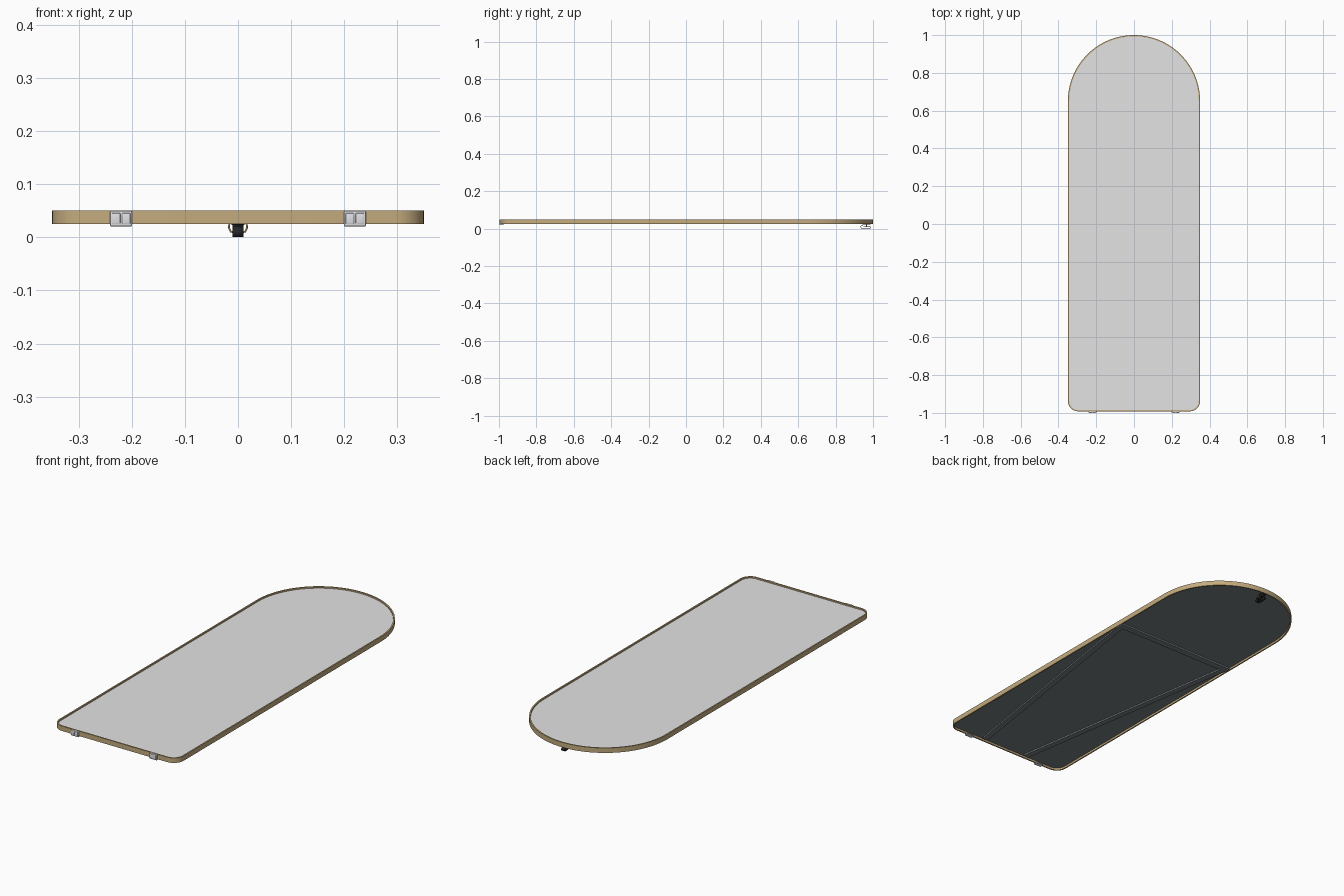
import bpy, bmesh
from math import sin, cos, pi, atan2, hypot

cube = bpy.data.objects.get("Cube")
if cube:
    bpy.data.objects.remove(cube, do_unlink=True)


def material(name, r, g, b):
    m = bpy.data.materials.new(name)
    m.use_nodes = True
    m.diffuse_color = (r, g, b, 1)
    m.node_tree.nodes["Principled BSDF"].inputs["Base Color"].default_value = (r, g, b, 1)
    return m


GOLD = material("brushed gold", 0.55, 0.41, 0.21)
GLASS = material("mirror grey", 0.77, 0.77, 0.77)
BACK = material("charcoal board", 0.19, 0.215, 0.225)
METAL = material("light metal", 0.86, 0.86, 0.9)
BLACK = material("black strap", 0.02, 0.02, 0.022)

HALF, FRONT, ARCH_Y, CORNER = 0.35, -0.992, 0.65, 0.055


def arc(cx, cy, r, a0, a1, n):
    return [(cx + r * cos(a0 + (a1 - a0) * i / n), cy + r * sin(a0 + (a1 - a0) * i / n))
            for i in range(n + 1)]


def outline(inset):
    # Arched plan shape with two rounded front corners
    cx, cy, r = HALF - CORNER, FRONT + CORNER, CORNER - inset
    return (arc(0, ARCH_Y, HALF - inset, 0, pi, 64)
            + arc(-cx, cy, r, pi, 1.5 * pi, 8)
            + arc(cx, cy, r, 1.5 * pi, 2 * pi, 8))


def finish(name, bm, mat, smooth=True):
    bmesh.ops.recalc_face_normals(bm, faces=bm.faces)
    me = bpy.data.meshes.new(name)
    bm.to_mesh(me)
    bm.free()
    ob = bpy.data.objects.new(name, me)
    bpy.context.collection.objects.link(ob)
    me.materials.append(mat)
    if smooth:
        bpy.ops.object.select_all(action="DESELECT")
        ob.select_set(True)
        bpy.context.view_layer.objects.active = ob
        bpy.ops.object.shade_smooth_by_angle(angle=0.6)
    return ob


def rings(name, sections, mat, closed):
    # Loft outlines given as (inset, z); closed makes a hollow ring
    bm = bmesh.new()
    loops = [[bm.verts.new((x, y, z)) for x, y in outline(i)] for i, z in sections]
    pairs = list(zip(loops, loops[1:]))
    if closed:
        pairs.append((loops[-1], loops[0]))
    else:
        bm.faces.new(loops[0])
        bm.faces.new(loops[-1])
    for a, b in pairs:
        for k in range(len(a)):
            j = (k + 1) % len(a)
            bm.faces.new((a[k], a[j], b[j], b[k]))
    return finish(name, bm, mat)


def box(name, center, size, mat, turn=0, bevel=0):
    bm = bmesh.new()
    bmesh.ops.create_cube(bm, size=1)
    bmesh.ops.scale(bm, vec=size, verts=bm.verts)
    if bevel:
        bmesh.ops.bevel(bm, geom=bm.edges[:], offset=bevel, segments=3,
                        affect="EDGES", profile=0.5)
    ob = finish(name, bm, mat, bool(bevel))
    ob.location = center
    ob.rotation_euler.z = turn
    return ob


def strip(name, a, b, width, z0, z1):
    dx, dy = b[0] - a[0], b[1] - a[1]
    return box(name, ((a[0] + b[0]) / 2, (a[1] + b[1]) / 2, (z0 + z1) / 2),
               (hypot(dx, dy), width, z1 - z0), BACK, atan2(dy, dx))


def wire(name, points, radius, mat):
    cu = bpy.data.curves.new(name, "CURVE")
    cu.dimensions = "3D"
    cu.bevel_depth = radius
    cu.bevel_resolution = 2
    cu.use_fill_caps = True
    sp = cu.splines.new("POLY")
    sp.points.add(len(points) - 1)
    for p, co in zip(sp.points, points):
        p.co = (*co, 1)
    cu.materials.append(mat)
    ob = bpy.data.objects.new(name, cu)
    bpy.context.collection.objects.link(ob)


# Frame, with the mirror and backing board both recessed in it
rings("frame", [(0, 0.025), (0, 0.05), (0.007, 0.05), (0.007, 0.025)], GOLD, True)
rings("mirror_glass", [(0.006, 0.039), (0.006, 0.043)], GLASS, False)
rings("back_board", [(0.006, 0.035), (0.006, 0.039)], BACK, False)

# Raised braces on the back
strip("cross_brace", (-0.344, 0.3), (0.344, 0.3), 0.035, 0.027, 0.036)
for side, s in (("left", 1), ("right", -1)):
    strip(side + "_brace", (s * 0.13, -0.975), (s * 0.325, 0.285), 0.03, 0.0275, 0.036)

    # Foot clip: plate, two pads and a lip under the frame
    x = s * 0.22
    box(side + "_foot_plate", (x, -0.994, 0.035), (0.041, 0.008, 0.029), METAL, 0, 0.002)
    box(side + "_foot_lip", (x, -0.986, 0.0228), (0.04, 0.022, 0.0055), METAL, 0, 0.001)
    for k, t in (("outer", 1), ("inner", -1)):
        box(f"{side}_{k}_foot_pad", (x + t * 0.0095, -0.998, 0.0355),
            (0.016, 0.004, 0.02), METAL, 0, 0.0015)

    # Hanger bracket wire
    wire(side + "_hanger_wire", [(s * 0.015, 0.965, 0.036), (s * 0.017, 0.965, 0.018),
                                 (s * 0.014, 0.965, 0.011), (s * 0.006, 0.965, 0.009)],
         0.0018, GOLD)

# Folded hanging strap, extruded across its width
path = [(0.985, 0.025), (0.94, 0.019), (0.933, 0.011), (0.938, 0.0015),
        (0.985, 0.0015), (0.989, 0.007), (0.984, 0.012), (0.95, 0.012)]
bm = bmesh.new()
rows = [[bm.verts.new((x, y, z)) for y, z in path] for x in (-0.01, 0.01)]
for k in range(len(path) - 1):
    bm.faces.new((rows[0][k], rows[0][k + 1], rows[1][k + 1], rows[1][k]))
strap = finish("hanger_strap", bm, BLACK)
solid = strap.modifiers.new("thickness", "SOLIDIFY")
solid.thickness = 0.003
solid.offset = 0
box("hanger_mount", (0, 0.975, 0.03), (0.024, 0.02, 0.013), BLACK)
